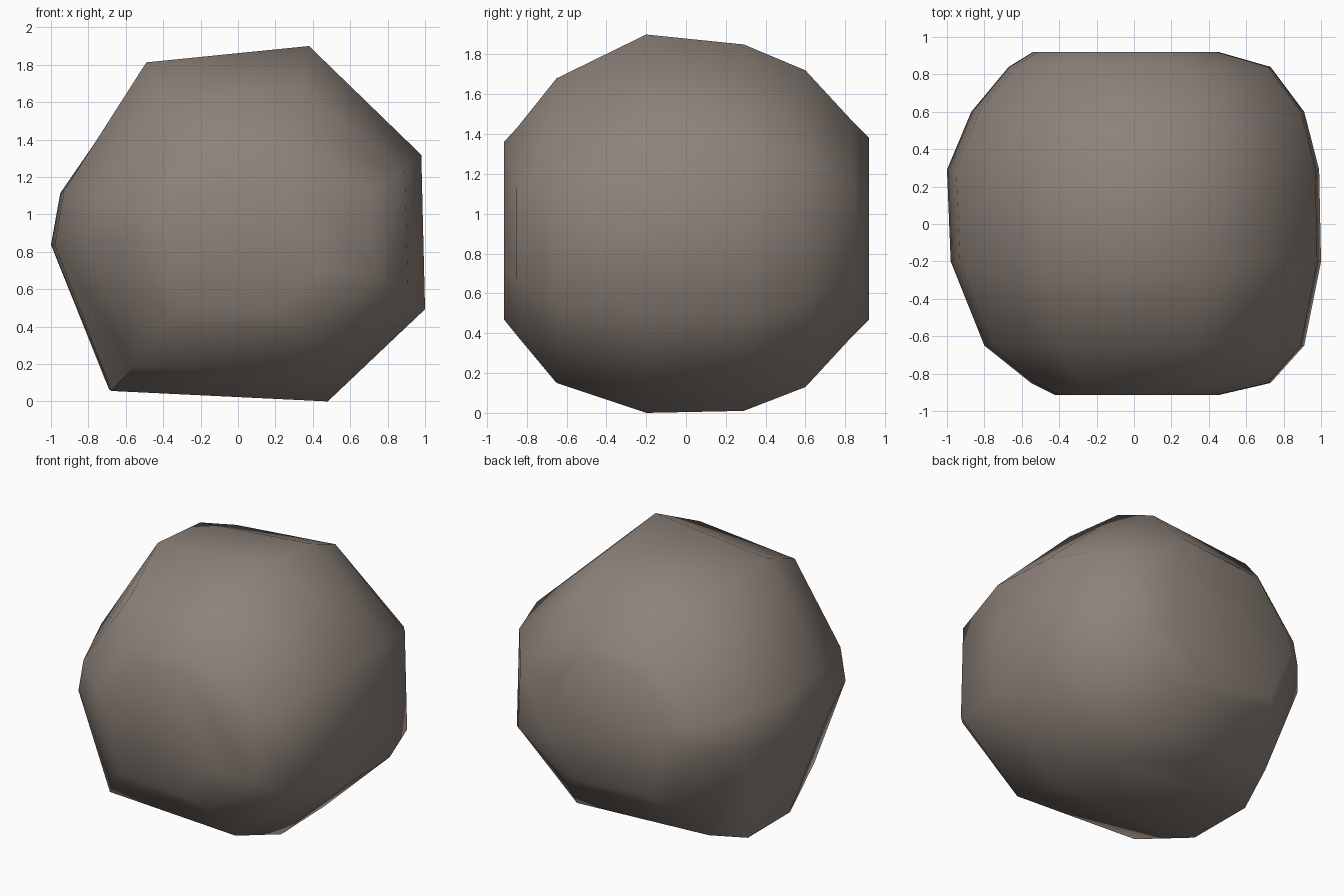
import bpy, bmesh

if "Cube" in bpy.data.objects:
    bpy.data.objects.remove(bpy.data.objects["Cube"])

# One stone colour
stone = bpy.data.materials.new("warm grey stone")
stone.diffuse_color = (0.27, 0.225, 0.195, 1)
stone.use_nodes = True
stone.node_tree.nodes["Principled BSDF"].inputs["Base Color"].default_value = stone.diffuse_color

# Chipped outline seen from the front, as fractions of each ring's reach
outline = [(-.50, .91), (.38, 1), (.98, .40), (1, -.47),
           (.48, -1), (-.69, -.94), (-1, -.10), (-.95, .20)]

# Rings from front to back: y, left, right, bottom, top
rings = [(-.915, -.42, .45, .47, 1.36),
         (-.85, -.55, .73, .39, 1.43),
         (-.65, -.80, .91, .15, 1.68),
         (-.20, -.98, 1.0, 0, 1.90),
         (.29, -1.0, .99, .01, 1.85),
         (.60, -.87, .91, .13, 1.72),
         (.84, -.67, .73, .39, 1.46),
         (.92, -.54, .45, .47, 1.38)]

bm = bmesh.new()
MID = 0.93
loops = []
for y, left, right, low, high in rings:
    loop = []
    for u, v in outline:
        x = u * right if u > 0 else -u * left
        z = MID + (v * (high - MID) if v > 0 else v * (MID - low))
        loop.append(bm.verts.new((x, y, z)))
    loops.append(loop)

# Skin the rings into one solid boulder
n = len(outline)
for a, b in zip(loops, loops[1:]):
    for i in range(n):
        j = (i + 1) % n
        bm.faces.new((a[i], a[j], b[j], b[i]))
bm.faces.new(loops[0])
bm.faces.new(loops[-1])
bmesh.ops.recalc_face_normals(bm, faces=bm.faces[:])

mesh = bpy.data.meshes.new("boulder")
bm.to_mesh(mesh)
bm.free()
mesh.materials.append(stone)
rock = bpy.data.objects.new("boulder", mesh)
bpy.context.collection.objects.link(rock)

# Soft facets, crisp chipped ridges
bpy.context.view_layer.objects.active = rock
rock.select_set(True)
bpy.ops.object.shade_smooth_by_angle(angle=0.96)
